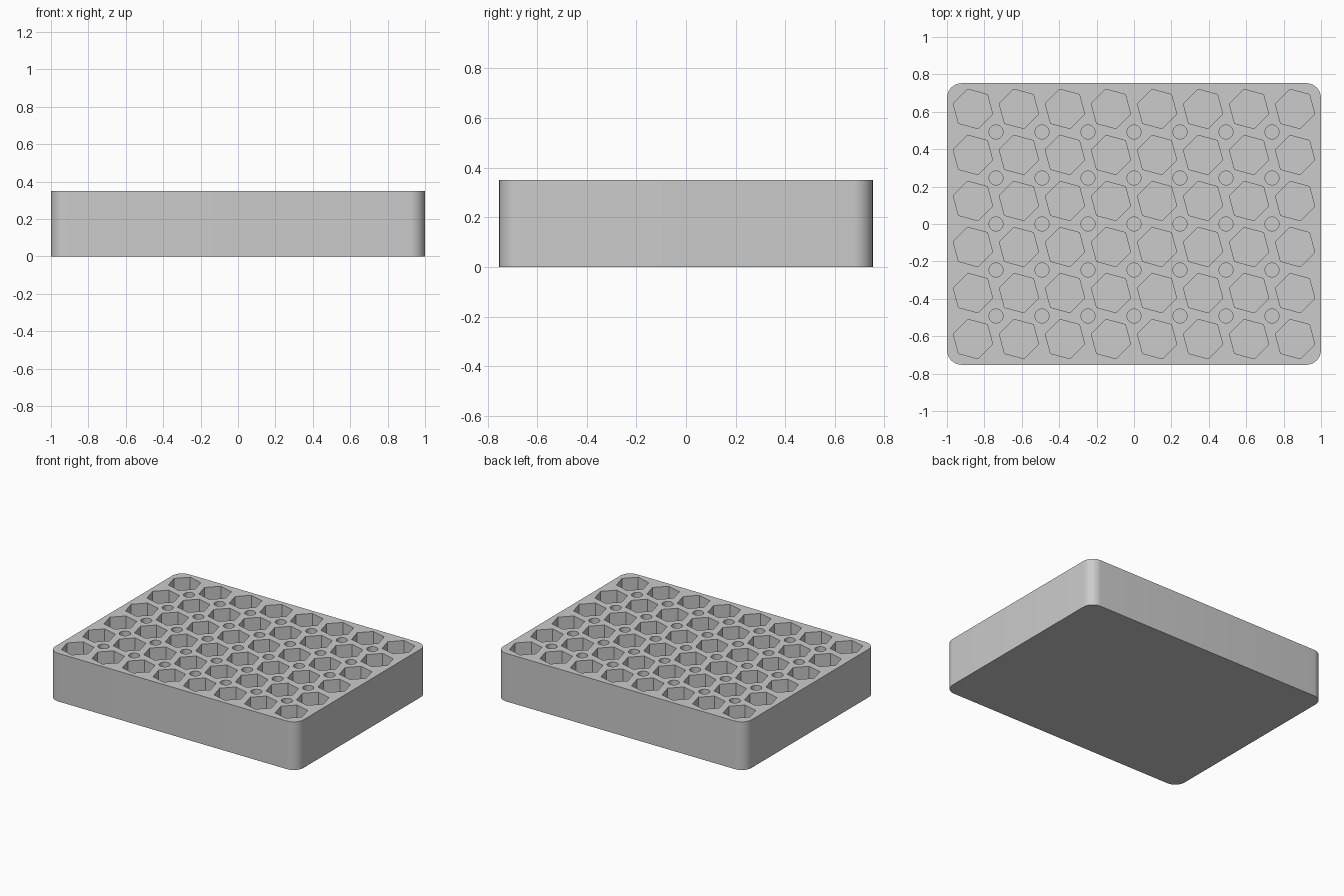
import bpy, bmesh, math
from mathutils import Matrix

cube = bpy.data.objects.get("Cube")
if cube:
    bpy.data.objects.remove(cube, do_unlink=True)

HALF_X, HALF_Y, HEIGHT = 1.0, 0.753, 0.35
CORNER = 0.08
PITCH = 0.246
FLOOR = 0.06

grey = bpy.data.materials.new("plain grey")
grey.use_nodes = True
colour = (0.6, 0.6, 0.6, 1)
grey.diffuse_color = colour
grey.node_tree.nodes["Principled BSDF"].inputs["Base Color"].default_value = colour


def make_object(name, bm):
    mesh = bpy.data.meshes.new(name)
    bm.to_mesh(mesh)
    bm.free()
    mesh.materials.append(grey)
    obj = bpy.data.objects.new(name, mesh)
    bpy.context.collection.objects.link(obj)
    return obj


def add_pegs(bm, columns, rows, sides, radius, turn):
    """Grid of upright prisms that reach from the pocket floor past the top."""
    depth = HEIGHT - FLOOR + 0.1
    for i in range(columns):
        for j in range(rows):
            x = (i - (columns - 1) / 2) * PITCH
            y = (j - (rows - 1) / 2) * PITCH
            place = Matrix.Translation((x, y, FLOOR + depth / 2))
            bmesh.ops.create_cone(
                bm, cap_ends=True, segments=sides, radius1=radius, radius2=radius,
                depth=depth, matrix=place @ Matrix.Rotation(turn, 4, "Z"))


# Block with rounded upright corners
bm = bmesh.new()
bmesh.ops.create_cube(bm, size=1, matrix=Matrix.Translation((0, 0, HEIGHT / 2))
                      @ Matrix.Diagonal((2 * HALF_X, 2 * HALF_Y, HEIGHT, 1)))
upright = [e for e in bm.edges
           if abs(e.verts[0].co.z - e.verts[1].co.z) > HEIGHT / 2]
bmesh.ops.bevel(bm, geom=upright, offset=CORNER, segments=10, profile=0.5,
                affect="EDGES")
block = make_object("holder_block", bm)

# Hexagonal pockets, with small round holes between them
bm = bmesh.new()
add_pegs(bm, 8, 6, 6, 0.109, math.radians(15))
add_pegs(bm, 7, 5, 32, 0.037, 0)
cutter = make_object("pocket_cutter", bm)
cutter.hide_render = True

cut = block.modifiers.new("pockets", "BOOLEAN")
cut.operation = "DIFFERENCE"
cut.solver = "EXACT"
cut.object = cutter

# Apply the cut, drop the cutter and smooth the rounded walls
bpy.ops.object.select_all(action="DESELECT")
block.select_set(True)
bpy.context.view_layer.objects.active = block
bpy.ops.object.modifier_apply(modifier=cut.name)
bpy.data.objects.remove(cutter, do_unlink=True)
bpy.ops.object.shade_smooth_by_angle(angle=math.radians(30))
